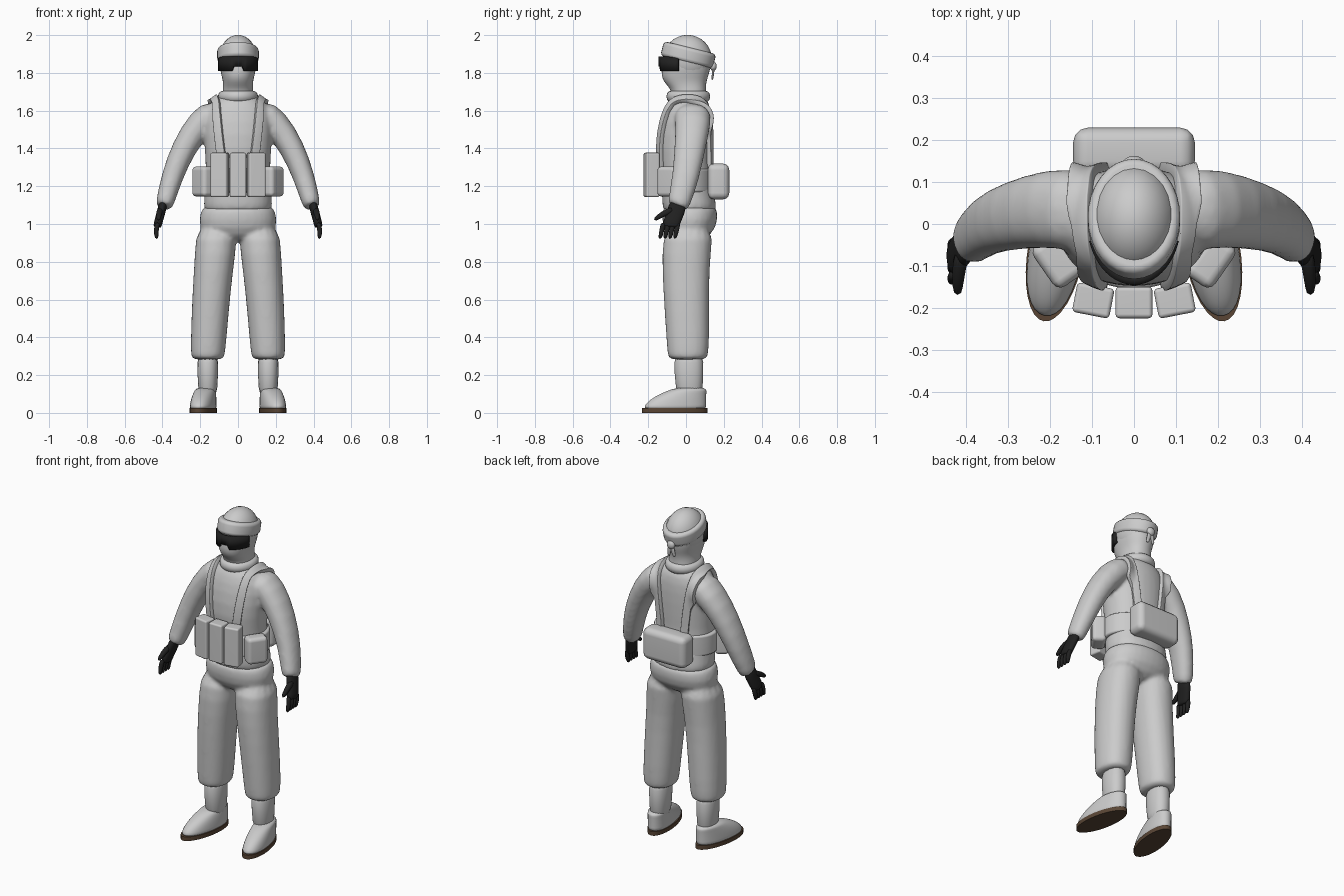
import bpy, bmesh
from math import cos, sin, pi, radians, copysign
from mathutils import Vector, Matrix

default_cube = bpy.data.objects.get("Cube")
if default_cube:
    bpy.data.objects.remove(default_cube)


def material(name, red, green, blue):
    mat = bpy.data.materials.new(name)
    mat.use_nodes = True
    mat.diffuse_color = (red, green, blue, 1)
    mat.node_tree.nodes["Principled BSDF"].inputs["Base Color"].default_value = mat.diffuse_color
    return mat


CLOTH = material("grey cloth", .6, .6, .6)
BLACK = material("black rubber", .015, .015, .015)
BROWN = material("brown sole", .1, .06, .035)
SIDES = {"left": 1, "right": -1}


def finish(name, bm, mat, smooth_levels=0):
    bmesh.ops.recalc_face_normals(bm, faces=bm.faces)
    mesh = bpy.data.meshes.new(name)
    bm.to_mesh(mesh)
    bm.free()
    for poly in mesh.polygons:
        poly.use_smooth = True
    mesh.materials.append(mat)
    obj = bpy.data.objects.new(name, mesh)
    bpy.context.collection.objects.link(obj)
    if smooth_levels:
        modify(obj, "SUBSURF", levels=smooth_levels, render_levels=smooth_levels)
    return obj


def modify(obj, kind, **settings):
    modifier = obj.modifiers.new(kind.title(), kind)
    for key, value in settings.items():
        setattr(modifier, key, value)


def skin(bm, loops):
    """Bridge a row of vertex loops and close both ends."""
    for lower, upper in zip(loops, loops[1:]):
        for k in range(len(lower)):
            bm.faces.new((lower[k - 1], lower[k], upper[k], upper[k - 1]))
    bm.faces.new(loops[0])
    bm.faces.new(loops[-1])


def add_ring(bm, centre, across, along, segments=16, squareness=.9):
    ring = []
    for k in range(segments):
        angle = 2 * pi * k / segments
        c, s = cos(angle), sin(angle)
        offset = across * copysign(abs(c) ** squareness, c) + along * copysign(abs(s) ** squareness, s)
        ring.append(bm.verts.new(centre + offset))
    return ring


def add_stack(bm, rows):
    """Level rings given as height, depth position, half width and half depth."""
    skin(bm, [add_ring(bm, Vector((0, y, z)), Vector((width, 0, 0)), Vector((0, depth, 0)))
              for z, y, width, depth in rows])


def add_tube(bm, points, start, end, ratio=1, side=1, level=False):
    """Tapered limb along a path; ratio is depth over width."""
    path = [Vector((x * side, y, z)) for x, y, z in points]
    loops = []
    last = len(path) - 1
    for i, centre in enumerate(path):
        tangent = (path[min(i + 1, last)] - path[max(i - 1, 0)]).normalized()
        if level:
            tangent = Vector((0, 0, -1))
        along = Vector((0, 1, 0))
        along = (along - tangent * along.dot(tangent)).normalized()
        radius = start + (end - start) * i / last
        loops.append(add_ring(bm, centre, along.cross(tangent) * radius, along * radius * ratio))
    skin(bm, loops)


def add_solid(name, shape, centre, size, mat=CLOTH, turn=0, axis="Z", bevel=0):
    bm = bmesh.new()
    if shape == "box":
        bmesh.ops.create_cube(bm, size=1)
    elif shape == "drum":
        bmesh.ops.create_cone(bm, cap_ends=True, segments=32, radius1=.5, radius2=.5, depth=1)
    else:
        bmesh.ops.create_uvsphere(bm, u_segments=24, v_segments=16, radius=.5)
    bm.transform(Matrix.LocRotScale(Vector(centre), Matrix.Rotation(radians(turn), 3, axis), Vector(size)))
    obj = finish(name, bm, mat)
    if bevel:
        modify(obj, "BEVEL", width=bevel, segments=3, limit_method="ANGLE")
        modify(obj, "WEIGHTED_NORMAL")
    return obj


def blend(obj):
    """Fuse overlapping limbs into one smooth skin."""
    modify(obj, "REMESH", mode="VOXEL", voxel_size=.011, use_smooth_shade=True)
    modify(obj, "SMOOTH", factor=.5, iterations=6)


# Jacket: torso and sleeves in one skin
bm = bmesh.new()
add_stack(bm, [(1.06, .02, .18, .14), (1.08, .02, .19, .15), (1.25, 0, .17, .13), (1.4, -.01, .18, .15),
               (1.55, 0, .19, .14), (1.64, .01, .16, .12), (1.69, .01, .08, .08)])
for side in SIDES.values():
    add_tube(bm, [(.1, .03, 1.6), (.2, .04, 1.54), (.29, .02, 1.4), (.35, 0, 1.25), (.39, -.04, 1.1),
                  (.393, -.045, 1.09)], .085, .04, ratio=1.25, side=side)
jacket = finish("jacket", bm, CLOTH, smooth_levels=1)
blend(jacket)

# Trousers: pelvis and both legs in one skin
bm = bmesh.new()
add_stack(bm, [(1.1, .02, .19, .14), (1.07, .02, .2, .15), (.98, .02, .22, .15), (.9, .01, .14, .08)])
for side in SIDES.values():
    add_tube(bm, [(.11, .02, 1), (.12, 0, .85), (.14, 0, .65), (.155, .01, .4), (.16, .01, .3), (.16, .01, .28)],
             .115, .085, ratio=1.2, side=side, level=True)
blend(finish("trousers", bm, CLOTH, smooth_levels=1))

# Boots: ankle shaft, sloping foot and flat sole, toes turned outward
for label, side in SIDES.items():
    bm = bmesh.new()
    add_tube(bm, [(.16, .015, .34), (.16, .015, .2), (.16, .02, .06)], .06, .05, ratio=1.4, side=side, level=True)
    finish(label + "_boot_shaft", bm, CLOTH, smooth_levels=1)
    splay = Matrix.Rotation(radians(10 * side), 3, "Z")
    heel = Vector((.155 * side, .11, 0))
    bm = bmesh.new()
    loops = []
    for k in range(7):
        rise = k / 6
        length = .172 - .09 * rise ** 2
        centre = heel + splay @ Vector((0, -length, .015 + .12 * rise))
        loops.append(add_ring(bm, centre, splay @ Vector((.066 - .015 * rise ** 2, 0, 0)),
                              splay @ Vector((0, length, 0))))
    skin(bm, loops)
    finish(label + "_foot", bm, CLOTH, smooth_levels=1)
    sole = add_solid(label + "_sole", "drum", heel + splay @ Vector((0, -.172, .0125)), (.135, .35, .025),
                     BROWN, turn=10 * side)
    modify(sole, "EDGE_SPLIT")

# Gloves: palm, four fingers and thumb
for label, side in SIDES.items():
    bm = bmesh.new()
    add_tube(bm, [(.393, -.04, 1.12), (.405, -.05, 1.07), (.425, -.08, 1), (.427, -.08, .98)],
             .024, .022, ratio=2, side=side)
    for k in range(4):
        spread = (k - 1.5) * .026
        add_tube(bm, [(.425, spread - .08, 1.01), (.435, spread - .09, .96), (.43, spread - .1, .92)],
                 .015, .01, side=side)
    add_tube(bm, [(.41, -.06, 1.08), (.42, -.13, 1.05), (.42, -.17, 1.02)], .02, .01, side=side)
    finish(label + "_glove", bm, BLACK, smooth_levels=1)

# Head covering and rolled collar
bm = bmesh.new()
add_stack(bm, [(1.66, .015, .09, .1), (1.71, .015, .08, .09), (1.76, -.01, .08, .12),
               (1.82, 0, .1, .135), (1.92, .01, .1, .12)])
finish("face_mask", bm, CLOTH, smooth_levels=2)
add_solid("collar", "drum", (0, .012, 1.675), (.21, .23, .06), bevel=.025)

# Headwrap: crown, sloping band, knot and tails
add_solid("headwrap_crown", "ball", (0, .008, 1.87), (.205, .26, .262))
add_solid("headwrap_band", "drum", (0, .012, 1.895), (.22, .285, .08), turn=-14, axis="X", bevel=.02)
add_solid("headwrap_knot", "ball", (0, .145, 1.835), (.05, .035, .05))
for label, side in SIDES.items():
    bm = bmesh.new()
    add_tube(bm, [(.005, .145, 1.83), (.015, .143, 1.79), (.02, .138, 1.76)], .014, .01, ratio=.5, side=side)
    finish(label + "_headwrap_tail", bm, CLOTH, smooth_levels=1)

# Wraparound goggles with a nose notch
bm = bmesh.new()
columns = []
for k in range(-12, 13):
    sweep = k / 12
    angle = radians(72) * sweep
    bottom = 1.835 if abs(k) < 3 else 1.81
    x, y = .102 * sin(angle), .005 - .14 * cos(angle)
    columns.append([bm.verts.new((x, y, z)) for z in (bottom, 1.888 - .012 * sweep ** 4)])
for a, b in zip(columns, columns[1:]):
    bm.faces.new((*a, *reversed(b)))
modify(finish("goggles", bm, BLACK), "SOLIDIFY", thickness=.02, offset=0)

# Belt and shoulder straps that hug the jacket
add_solid("belt", "drum", (0, -.004, 1.23), (.385, .3, .125), bevel=.012)
for label, side in SIDES.items():
    bm = bmesh.new()
    rows = []
    for k in range(17):
        angle = pi * k / 16
        y = -.165 * copysign(abs(cos(angle)) ** .5, cos(angle))
        x, z = .09 + .045 * sin(angle), 1.28 + .4 * sin(angle)
        rows.append([bm.verts.new((side * (x + edge), y, z)) for edge in (-.03, 0, .03)])
    for a, b in zip(rows, rows[1:]):
        for j in range(2):
            bm.faces.new((a[j], a[j + 1], b[j + 1], b[j]))
    strap = finish(label + "_shoulder_strap", bm, CLOTH, smooth_levels=2)
    modify(strap, "SHRINKWRAP", target=jacket, wrap_mode="ABOVE_SURFACE", offset=.01)
    modify(strap, "SMOOTH", factor=.5, iterations=4)
    modify(strap, "SOLIDIFY", thickness=.024, offset=0)
    modify(strap, "BEVEL", width=.006, segments=2, limit_method="ANGLE")

# Pouches around the belt
add_solid("centre_front_pouch", "box", (0, -.187, 1.26), (.088, .075, .235), bevel=.01)
for label, side in SIDES.items():
    add_solid(label + "_front_pouch", "box", (.097 * side, -.182, 1.26), (.09, .072, .235),
              turn=11 * side, bevel=.01)
    add_solid(label + "_side_pouch", "box", (.183 * side, -.088, 1.225), (.12, .08, .16),
              turn=55 * side, bevel=.022)
add_solid("back_pouch", "box", (0, .172, 1.225), (.29, .115, .19), bevel=.035)
